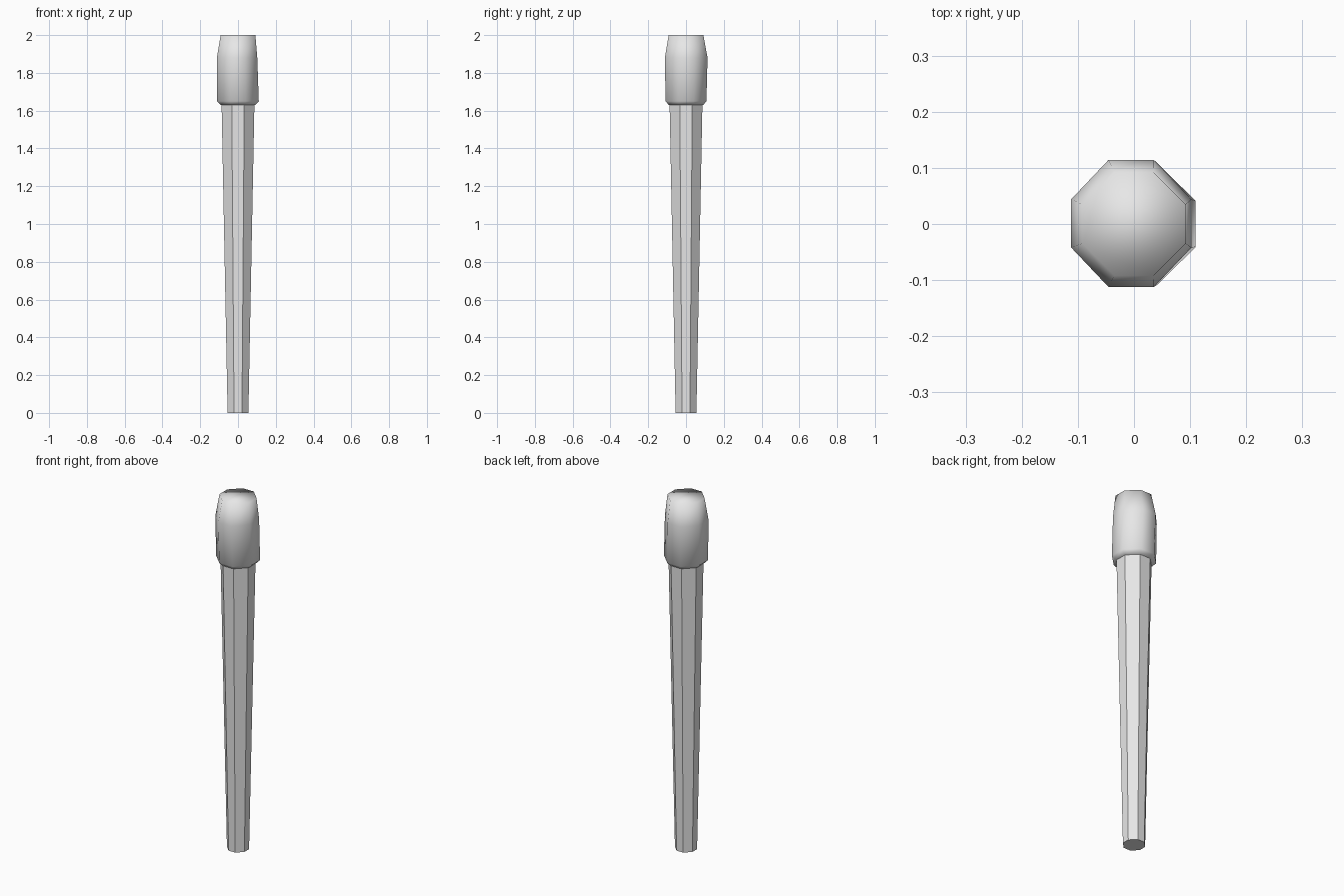
import bpy
import bmesh

cube = bpy.data.objects.get("Cube")
if cube:
    bpy.data.objects.remove(cube, do_unlink=True)

grey = bpy.data.materials.new("light_grey")
grey.use_nodes = True
grey.diffuse_color = (0.8, 0.8, 0.8, 1)
grey.node_tree.nodes["Principled BSDF"].inputs["Base Color"].default_value = (0.8, 0.8, 0.8, 1)


def octagon(bm, z, rx, ry, dx=0, dy=0):
    """Ring of eight corners with a flat side towards each axis."""
    k = 0.38
    corners = [(1, -k), (1, k), (k, 1), (-k, 1), (-1, k), (-1, -k), (-k, -1), (k, -1)]
    return [bm.verts.new((dx + rx * x, dy + ry * y, z)) for x, y in corners]


def loft(name, sections, smooth):
    """Closed solid through a stack of octagon sections."""
    bm = bmesh.new()
    rings = [octagon(bm, *s) for s in sections]
    for low, high in zip(rings, rings[1:]):
        for i in range(8):
            j = (i + 1) % 8
            bm.faces.new((low[i], low[j], high[j], high[i]))
    bm.faces.new(rings[0][::-1])
    bm.faces.new(rings[-1])
    for face in bm.faces:
        face.smooth = smooth
    mesh = bpy.data.meshes.new(name)
    bm.to_mesh(mesh)
    bm.free()
    mesh.materials.append(grey)
    obj = bpy.data.objects.new(name, mesh)
    bpy.context.collection.objects.link(obj)
    return obj


# Tapered faceted shaft
loft("shaft", [(0, 0.055, 0.055), (1.64, 0.087, 0.087)], False)

# Rounded head, slightly uneven around its widest section
loft("head", [
    (1.63, 0.091, 0.091),
    (1.65, 0.11, 0.108),
    (1.88, 0.107, 0.113, -0.005, 0.001),
    (2.0, 0.092, 0.092),
], True)
